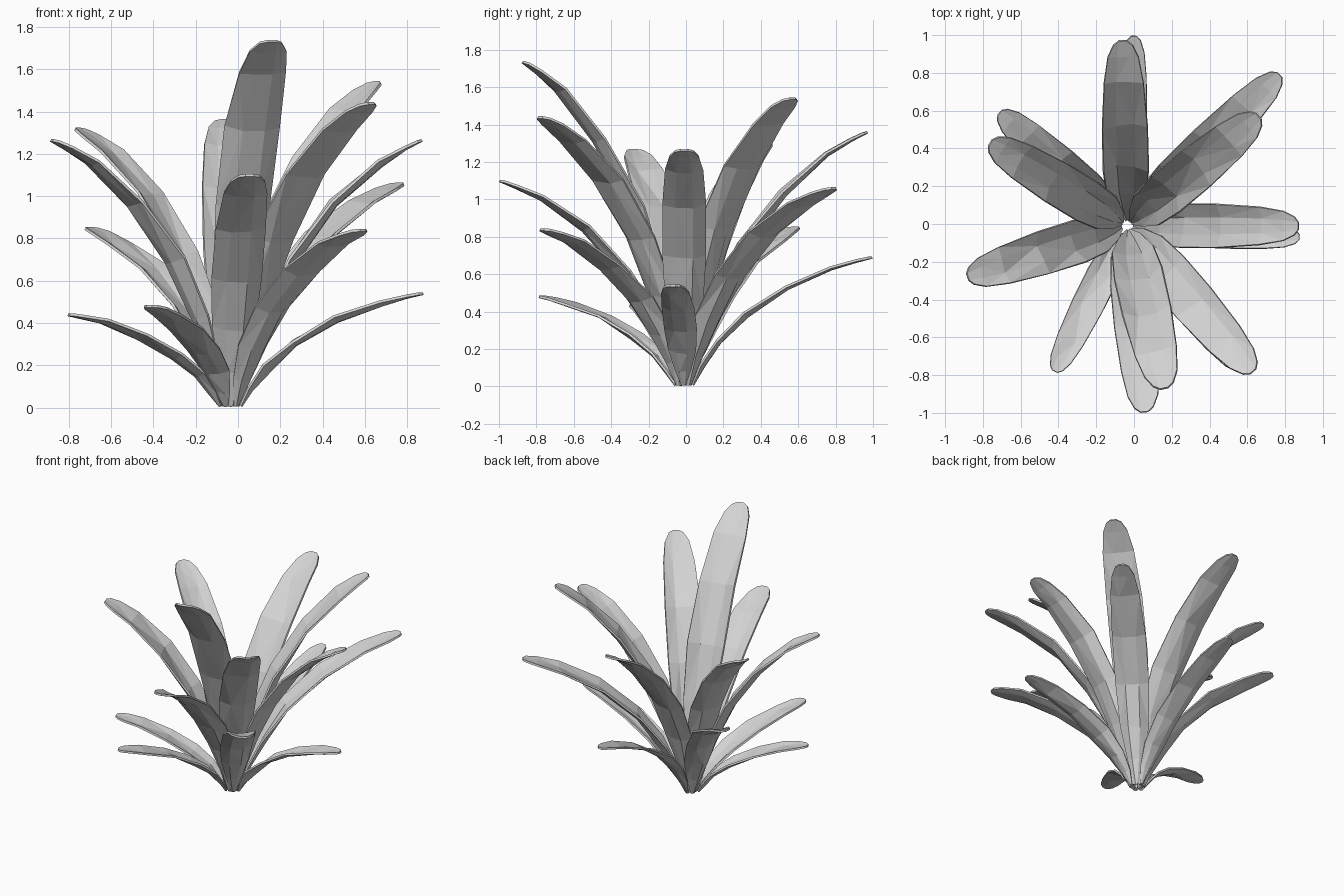
import bpy
import bmesh
import random
from mathutils import Vector

random.seed(4)
cube = bpy.data.objects.get("Cube")
if cube:
    bpy.data.objects.remove(cube)

# One plain grey for the whole plant
grey = bpy.data.materials.new("leaf_grey")
grey.use_nodes = True
grey.diffuse_color = (0.65, 0.65, 0.65, 1)
grey.node_tree.nodes["Principled BSDF"].inputs["Base Color"].default_value = (0.65, 0.65, 0.65, 1)

UP = Vector((0, 0, 1))
CENTRE = Vector((-0.035, -0.01, 0.008))
# Position along the leaf and share of the full width there
OUTLINE = [(0, .1), (.1, .48), (.24, .85), (.42, 1), (.64, 1), (.84, .87), (.94, .68), (.985, .42)]
ACROSS = (-1, -.4, .4, 1)


def make_leaf(name, tip, width):
    """Arching, channelled strap leaf from the crown to the tip."""
    tip = Vector(tip)
    out = Vector((tip.x - CENTRE.x, tip.y - CENTRE.y, 0)).normalized()
    side = out.cross(UP)
    # Taller leaves grow nearer the heart of the rosette
    base = CENTRE + out * (0.06 - 0.02 * tip.z)
    span = tip - base
    bend = base + Vector((span.x * .25, span.y * .25, span.z * .76))

    bm = bmesh.new()
    rows = []
    for t, share in OUTLINE:
        half = width / 2 * share
        row = []
        for u in ACROSS:
            # The middle of the last row reaches further, giving a rounded tip
            s = 1 if t > .95 and abs(u) < 1 else t
            spine = base * (1 - s) ** 2 + bend * 2 * s * (1 - s) + tip * s * s
            along = ((bend - base) * (1 - s) + (tip - bend) * s).normalized()
            cup = half * (.55 - .45 * s)
            wobble = random.uniform(-.09, .09) * half if 0 < t < .9 else 0
            lift = cup * (u * u - .4) + wobble
            row.append(bm.verts.new(spine + side * u * half + side.cross(along) * lift))
        rows.append(row)
    for low, high in zip(rows, rows[1:]):
        for i in range(len(ACROSS) - 1):
            bm.faces.new((low[i], low[i + 1], high[i + 1], high[i]))
    bmesh.ops.triangulate(bm, faces=bm.faces[:])
    bmesh.ops.recalc_face_normals(bm, faces=bm.faces[:])

    # Keep the crown resting on the ground
    for v in bm.verts:
        v.co.z = max(v.co.z, 0.005)
    mesh = bpy.data.meshes.new(name)
    bm.to_mesh(mesh)
    bm.free()
    mesh.materials.append(grey)
    leaf = bpy.data.objects.new(name, mesh)
    bpy.context.collection.objects.link(leaf)
    thick = leaf.modifiers.new("thickness", 'SOLIDIFY')
    thick.thickness = 0.013
    thick.offset = 0


# Tall, middle and low leaves around the rosette
LEAVES = {
    "front_tall_leaf": ((.16, -.87, 1.735), .26),
    "front_middle_leaf": ((.055, -.995, 1.1), .235),
    "front_left_tall_leaf": ((.63, -.78, 1.44), .24),
    "front_left_middle_leaf": ((.59, -.77, .84), .21),
    "front_right_low_leaf": ((-.42, -.78, .48), .17),
    "right_tall_leaf": ((-.88, -.28, 1.265), .23),
    "right_low_leaf": ((-.8, -.27, .44), .17),
    "back_right_tall_leaf": ((-.76, .43, 1.32), .23),
    "back_right_middle_leaf": ((-.71, .59, .85), .2),
    "back_tall_leaf": ((-.06, .97, 1.36), .24),
    "back_low_leaf": ((0, .995, .69), .17),
    "back_left_tall_leaf": ((.66, .57, 1.54), .24),
    "back_left_middle_leaf": ((.77, .79, 1.06), .22),
    "left_tall_leaf": ((.87, -.01, 1.265), .23),
    "left_low_leaf": ((.875, -.07, .54), .17),
}
for leaf_name, (leaf_tip, leaf_width) in LEAVES.items():
    make_leaf(leaf_name, leaf_tip, leaf_width)
